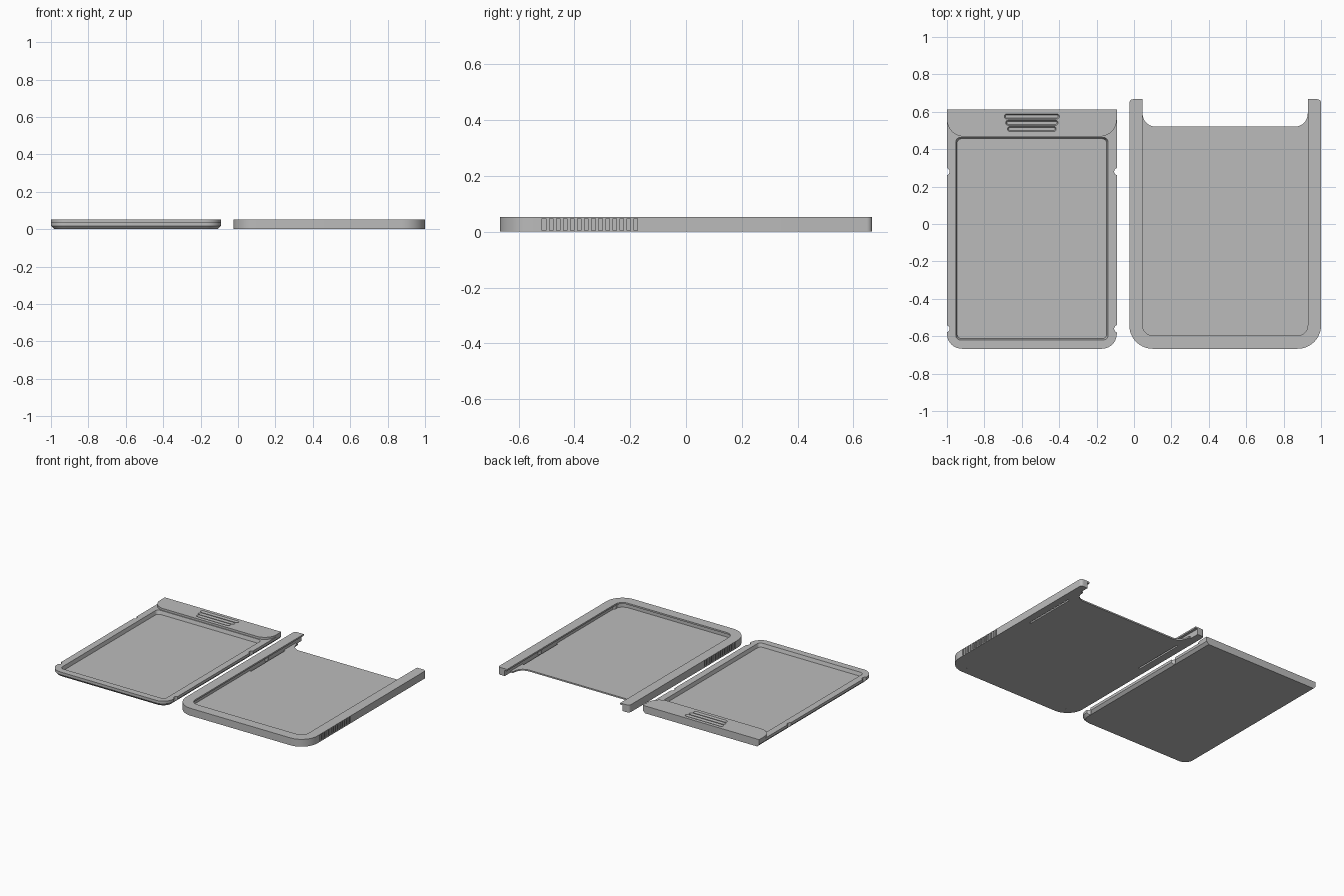
import bpy, bmesh, math
from mathutils import Vector

if "Cube" in bpy.data.objects:
    bpy.data.objects.remove(bpy.data.objects["Cube"])

GREY = bpy.data.materials.new("plain_grey")
GREY.use_nodes = True
GREY.diffuse_color = (0.5, 0.5, 0.5, 1)
GREY.node_tree.nodes["Principled BSDF"].inputs["Base Color"].default_value = (0.5, 0.5, 0.5, 1)

HEIGHT = 0.052
FRONT = -0.667


def rounded(corners, steps=10):
    """Turn (x, y, radius) corners into an outline with filleted corners."""
    pts = []
    for i, (x, y, r) in enumerate(corners):
        p = Vector((x, y))
        if r == 0:
            pts.append(p)
            continue
        a = (Vector(corners[i - 1][:2]) - p).normalized()
        b = (Vector(corners[(i + 1) % len(corners)][:2]) - p).normalized()
        centre = p + (a + b) * r
        for k in range(steps + 1):
            t = k / steps * math.pi / 2
            pts.append(centre - b * r * math.cos(t) - a * r * math.sin(t))
    return pts


def box_outline(x0, x1, y0, y1, r_front, r_back):
    return rounded([(x0, y0, r_front), (x1, y0, r_front), (x1, y1, r_back), (x0, y1, r_back)])


def finish(name, bm):
    bmesh.ops.recalc_face_normals(bm, faces=bm.faces)
    mesh = bpy.data.meshes.new(name)
    bm.to_mesh(mesh)
    bm.free()
    mesh.materials.append(GREY)
    obj = bpy.data.objects.new(name, mesh)
    bpy.context.collection.objects.link(obj)
    return obj


def skin(bm, rings, closed=True):
    """Bridge matching rings of points and cap the first and last."""
    rows = [[bm.verts.new(p) for p in ring] for ring in rings]
    n = len(rows[0])
    for a, b in zip(rows, rows[1:]):
        for i in range(n):
            j = (i + 1) % n
            bm.faces.new((a[i], a[j], b[j], b[i]))
    bm.faces.new(rows[0])
    bm.faces.new(rows[-1])


def loft(layers, bm=None):
    """Stack (outline, z) layers into a solid."""
    bm = bm or bmesh.new()
    skin(bm, [[(p.x, p.y, z) for p in pts] for pts, z in layers])
    return bm


def activate(obj):
    bpy.ops.object.select_all(action='DESELECT')
    obj.select_set(True)
    bpy.context.view_layer.objects.active = obj


def cut(obj, bm):
    cutter = finish("cutter", bm)
    cutter.hide_render = True
    mod = obj.modifiers.new("cut", 'BOOLEAN')
    mod.operation, mod.solver, mod.object = 'DIFFERENCE', 'EXACT', cutter
    activate(obj)
    bpy.ops.object.modifier_apply(modifier=mod.name)
    bpy.data.objects.remove(cutter)


# Sleeve dimensions
SX0, SX1, BACK = -0.025, 1.0, 0.667
WALL, LIP = 0.053, 0.071
R = 0.125
TIP = 0.02
FLOOR = 0.01

# Sleeve rim: a lipped section swept round three sides
section = [(0, 0), (0, HEIGHT), (LIP, HEIGHT), (LIP, 0.041), (WALL, 0.041), (WALL, 0)]
stations = []   # position on outer edge, inward direction, least inset
tip_steps = [k / 6 * math.pi / 2 for k in range(7)]
for t in tip_steps:
    stations.append((Vector((SX0, BACK - TIP + TIP * math.cos(t))), Vector((1, 0)), TIP * (1 - math.sin(t))))
for cx, start in ((SX0 + R, math.pi), (SX1 - R, 1.5 * math.pi)):
    for k in range(15):
        a = start + k / 14 * math.pi / 2
        out = Vector((math.cos(a), math.sin(a)))
        stations.append((Vector((cx, FRONT + R)) + out * R, -out, 0))
for t in reversed(tip_steps):
    stations.append((Vector((SX1, BACK - TIP + TIP * math.cos(t))), Vector((-1, 0)), TIP * (1 - math.sin(t))))
bm = bmesh.new()
skin(bm, [[(*(p + d * max(s, low)), z) for s, z in section] for p, d, low in stations])
sleeve_rim = finish("sleeve_rim", bm)

# Grip ribs cut into both outer sides
bm = bmesh.new()
for x in (SX0, SX1):
    for i in range(14):
        y = -0.515 + i * 0.0253
        loft([(box_outline(x - 0.007, x + 0.007, y, y + 0.013, 0, 0), z) for z in (0.004, 0.048)], bm)
cut(sleeve_rim, bm)

# Sleeve floor with filleted opening at the back
fx0, fx1 = SX0 + WALL, SX1 - WALL
floor_pts = rounded([(fx0, FRONT + WALL, R - WALL), (fx1, FRONT + WALL, R - WALL),
                     (fx1, 0.6, 0), (fx1 - 0.018, 0.6, 0), (fx1 - 0.018, 0.52, 0.07),
                     (fx0 + 0.018, 0.52, 0.07), (fx0 + 0.018, 0.6, 0), (fx0, 0.6, 0)])
sleeve_floor = finish("sleeve_floor", loft([(floor_pts, 0), (floor_pts, FLOOR)]))

# Spring slots beside the walls
bm = bmesh.new()
for x in (fx0, fx1):
    loft([(box_outline(x - 0.012, x + 0.012, 0.09, 0.47, 0, 0), z) for z in (-0.01, 0.02)], bm)
cut(sleeve_floor, bm)

# Small catches on the inner walls
bm = bmesh.new()
for x, side in ((fx0, 1), (fx1, -1)):
    for y in (0.28, -0.56):
        arc = [Vector((x + side * 0.012 * math.sin(t), y + 0.018 * math.cos(t)))
               for t in (k / 10 * math.pi for k in range(11))]
        loft([(arc, 0.01), (arc, 0.041)], bm)
wall_catches = finish("wall_catches", bm)

# Tray body with a chamfered underside
TX0, TX1, TBACK, RIM = -1.0, -0.092, 0.613, 0.037


def tray_outline(inset):
    return box_outline(TX0 + inset, TX1 - inset, FRONT + inset, TBACK, 0.08 - inset, 0)


tray = finish("tray", loft([(tray_outline(0.017), 0), (tray_outline(0), 0.018), (tray_outline(0), RIM)]))

# Tray recess and side notches
bm = bmesh.new()
for inset, z in ((0, 0),):
    loft([(box_outline(TX0 + 0.047 + d, TX1 - 0.047 - d, -0.62 + d, 0.463 - d, 0.025, 0.025), z)
          for d, z in ((0.007, 0.012), (0, RIM), (0, 0.06))], bm)
for x in (TX0 - 0.006, TX1 + 0.006):
    for y in (0.28, -0.56):
        loft([(box_outline(x - 0.02, x + 0.02, y - 0.02, y + 0.02, 0.0199, 0.0199), z)
              for z in (-0.01, 0.06)], bm)
cut(tray, bm)

# Raised handle at the back with finger grooves
handle_pts = box_outline(TX0, TX1, 0.468, TBACK, 0.09, 0)
handle = finish("handle", loft([(handle_pts, RIM), (handle_pts, HEIGHT)]))
bm = bmesh.new()
for y, half in ((0.575, 0.147), (0.541, 0.14), (0.508, 0.13)):
    mid = (TX0 + TX1) / 2
    loft([(box_outline(mid - half + d, mid + half - d, y - 0.014 + d, y + 0.014 - d, 0.0139 - d, 0.0139 - d), z)
          for d, z in ((0.006, 0.04), (0, HEIGHT), (0, 0.07))], bm)
cut(handle, bm)

for part in (sleeve_rim, sleeve_floor, wall_catches, tray, handle):
    activate(part)
    bpy.ops.object.shade_smooth_by_angle(angle=math.radians(30))
